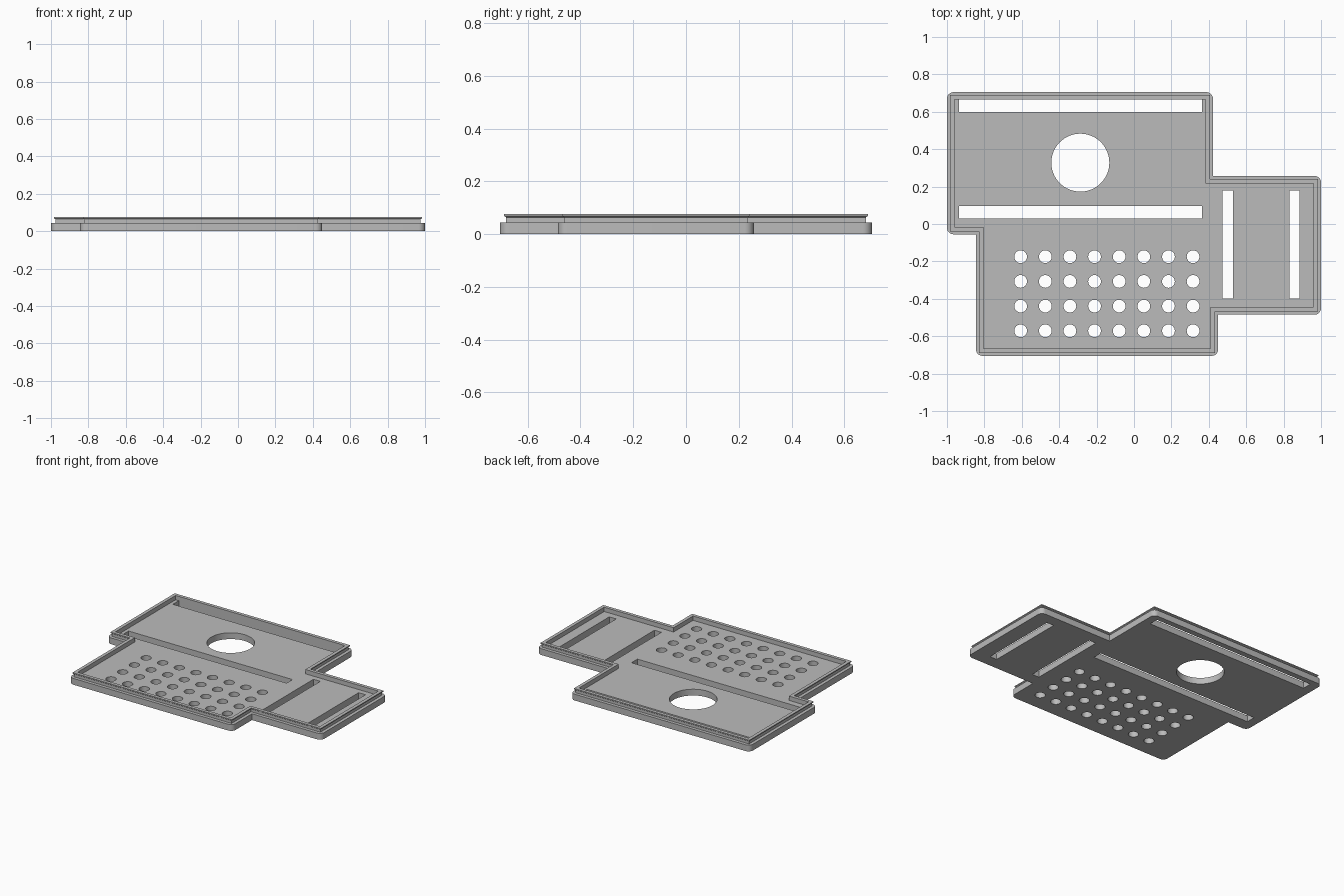
import bpy, bmesh, math
from mathutils import Vector

if "Cube" in bpy.data.objects:
    bpy.data.objects.remove(bpy.data.objects["Cube"], do_unlink=True)

PLATE_TOP = 0.045
LIP_TOP = 0.076
CORNER = 0.035

# Stepped outline, counter-clockwise
OUTLINE = [Vector(p) for p in (
    (-0.845, -0.705), (0.45, -0.705), (0.45, -0.485), (1, -0.485), (1, 0.257),
    (0.422, 0.257), (0.422, 0.705), (-1, 0.705), (-1, -0.055), (-0.845, -0.055))]

grey = bpy.data.materials.new("plain grey")
grey.use_nodes = True
colour = (0.5, 0.5, 0.5, 1)
grey.diffuse_color = colour
grey.node_tree.nodes["Principled BSDF"].inputs["Base Color"].default_value = colour


def corners():
    """Yield each corner with its incoming and outgoing directions."""
    for i, p in enumerate(OUTLINE):
        into = (p - OUTLINE[i - 1]).normalized()
        out = (OUTLINE[(i + 1) % len(OUTLINE)] - p).normalized()
        yield p, into, out


def inset(distance):
    """Mitred offset of the outline towards its inside."""
    return [p + (out - into) * distance * (1 if into.cross(out) > 0 else -1)
            for p, into, out in corners()]


def rounded(radius, steps=8):
    """Outline with its outward corners rounded and its inward ones sharp."""
    pts = []
    for p, into, out in corners():
        if into.cross(out) < 0:
            pts.append(p)
            continue
        centre = p + (out - into) * radius
        for k in range(steps + 1):
            a = k / steps * math.pi / 2
            pts.append(centre + radius * (into * math.sin(a) - out * math.cos(a)))
    return pts


def circle(x, y, r, n):
    return [(x + r * math.cos(math.tau * k / n), y + r * math.sin(math.tau * k / n))
            for k in range(n)]


def rectangle(x0, x1, y0, y1):
    return [(x0, y0), (x1, y0), (x1, y1), (x0, y1)]


def add_object(name, bm):
    bmesh.ops.remove_doubles(bm, verts=bm.verts, dist=0.0001)
    bmesh.ops.recalc_face_normals(bm, faces=bm.faces)
    mesh = bpy.data.meshes.new(name)
    bm.to_mesh(mesh)
    bm.free()
    mesh.materials.clear()
    mesh.materials.append(grey)
    ob = bpy.data.objects.new(name, mesh)
    bpy.context.collection.objects.link(ob)
    bpy.ops.object.select_all(action="DESELECT")
    ob.select_set(True)
    bpy.context.view_layer.objects.active = ob
    bpy.ops.object.shade_smooth_by_angle(angle=math.radians(30))
    return ob


# Base plate: filled outline with a round port, four slots and a vent grid
loops = [rounded(CORNER), circle(-0.287, 0.328, 0.155, 64)]
loops += [rectangle(-0.935, 0.364, y, y + 0.067) for y in (0.598, 0.03)]
loops += [rectangle(x, x + 0.055, -0.397, 0.178) for x in (0.473, 0.831)]
loops += [circle(-0.606 + 0.1317 * i, -0.175 - 0.132 * j, 0.034, 32)
          for i in range(8) for j in range(4)]

curve = bpy.data.curves.new("plate_profile", "CURVE")
curve.dimensions = "2D"
curve.fill_mode = "BOTH"
curve.extrude = PLATE_TOP / 2
for loop in loops:
    spline = curve.splines.new("POLY")
    spline.points.add(len(loop) - 1)
    for point, (x, y) in zip(spline.points, loop):
        point.co = (x, y, 0, 1)
    spline.use_cyclic_u = True

helper = bpy.data.objects.new("plate_profile", curve)
bpy.context.collection.objects.link(helper)
bpy.context.view_layer.update()
solid = bpy.data.meshes.new_from_object(
    helper.evaluated_get(bpy.context.evaluated_depsgraph_get()))
bm = bmesh.new()
bm.from_mesh(solid)
bmesh.ops.translate(bm, verts=bm.verts, vec=(0, 0, PLATE_TOP / 2))
add_object("base_plate", bm)
bpy.data.objects.remove(helper, do_unlink=True)
bpy.data.curves.remove(curve)
bpy.data.meshes.remove(solid)

# Raised lip: section of (inset, height) swept around the outline, with a snap ridge
section = [(0.023, PLATE_TOP), (0.023, 0.064), (0.016, 0.069),
           (0.016, LIP_TOP), (0.04, LIP_TOP), (0.04, PLATE_TOP)]
bm = bmesh.new()
rings = [[bm.verts.new((p.x, p.y, z)) for p in inset(d)] for d, z in section]
count = len(OUTLINE)
for a, b in zip(rings, rings[1:] + rings[:1]):
    for i in range(count):
        j = (i + 1) % count
        bm.faces.new((a[i], a[j], b[j], b[i]))
add_object("raised_lip", bm)
